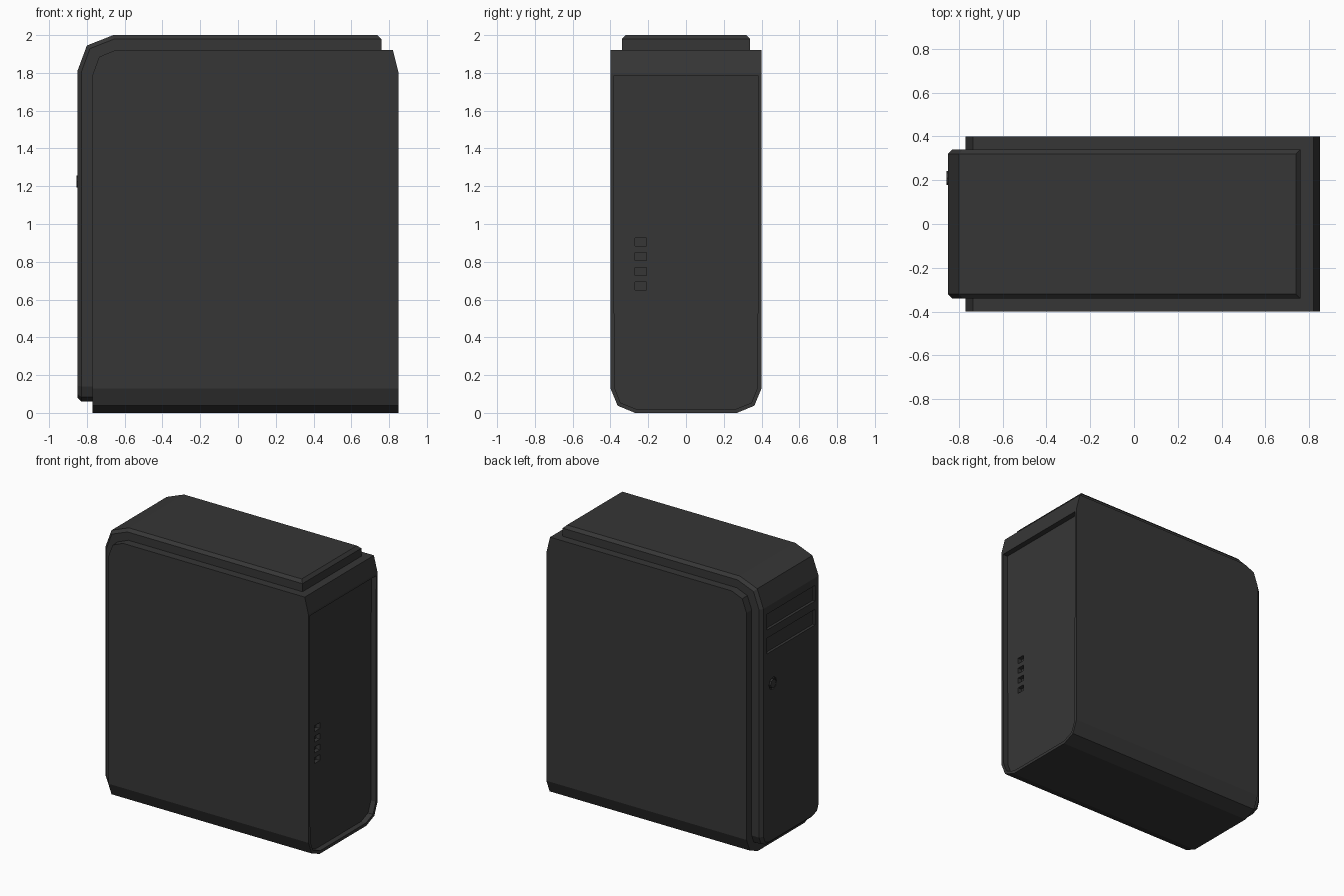
import bpy, bmesh, math
from mathutils import Matrix, Vector

if "Cube" in bpy.data.objects:
    bpy.data.objects.remove(bpy.data.objects["Cube"])

mat = bpy.data.materials.new("dark_grey_casing")
mat.diffuse_color = (0.037, 0.037, 0.037, 1)
mat.use_nodes = True
mat.node_tree.nodes["Principled BSDF"].inputs["Base Color"].default_value = mat.diffuse_color


def finish(bm, name):
    bmesh.ops.recalc_face_normals(bm, faces=bm.faces)
    me = bpy.data.meshes.new(name)
    bm.to_mesh(me)
    bm.free()
    me.materials.append(mat)
    ob = bpy.data.objects.new(name, me)
    bpy.context.collection.objects.link(ob)
    return ob


def slab(profile, half_width):
    """Extrude an x/z profile symmetrically along y."""
    bm = bmesh.new()
    face = bm.faces.new([bm.verts.new((x, -half_width, z)) for x, z in profile])
    ext = bmesh.ops.extrude_face_region(bm, geom=[face])["geom"]
    bmesh.ops.translate(bm, vec=(0, 2 * half_width, 0),
                        verts=[v for v in ext if isinstance(v, bmesh.types.BMVert)])
    bmesh.ops.recalc_face_normals(bm, faces=bm.faces)
    return bm


def round_bottom(bm, z, half_width, radius):
    """Two-step rounding of the lower long edges."""
    edges = [e for e in bm.edges if all(abs(v.co.z - z) < 1e-4 for v in e.verts)
             and abs(e.verts[0].co.y - e.verts[1].co.y) < 1e-4
             and abs(abs(e.verts[0].co.y) - half_width) < 1e-4]
    bmesh.ops.bevel(bm, geom=edges, offset=radius, offset_type='OFFSET',
                    segments=2, profile=0.5, affect='EDGES')
    bm.normal_update()


def box(bm, lo, hi):
    lo, hi = Vector(lo), Vector(hi)
    m = Matrix.Translation((lo + hi) / 2) @ Matrix.Diagonal((*(hi - lo), 1))
    bmesh.ops.create_cube(bm, size=1, matrix=m)


def disc(bm, x0, x1, y, z, r0, r1):
    """Eight-sided disc along x; r0 at x0, r1 at x1."""
    m = Matrix.Translation(((x0 + x1) / 2, y, z)) @ Matrix.Rotation(math.pi / 2, 4, 'Y')
    bmesh.ops.create_cone(bm, cap_ends=True, segments=8, radius1=r0, radius2=r1,
                          depth=x1 - x0, matrix=m)


def cut(target, cutter):
    cutter.hide_render = True
    cutter.hide_viewport = True
    mod = target.modifiers.new("cut", 'BOOLEAN')
    mod.object = cutter
    mod.operation = 'DIFFERENCE'
    mod.solver = 'EXACT'


# Main case body
bm = slab([(-0.77, 0), (-0.77, 1.79), (-0.735, 1.885), (-0.65, 1.92),
           (0.82, 1.92), (0.85, 1.80), (0.85, 0)], 0.40)
round_bottom(bm, 0, 0.40, 0.13)
# Recessed rear panel
back = [f for f in bm.faces if f.normal.x > 0.99]
bmesh.ops.inset_region(bm, faces=back, thickness=0.022)
ext = bmesh.ops.extrude_discrete_faces(bm, faces=back)["faces"]
bmesh.ops.translate(bm, vec=(-0.04, 0, 0), verts=list({v for f in ext for v in f.verts}))
body = finish(bm, "case_body")

# Rear ports
bm = bmesh.new()
for i in range(4):
    z = 0.65 + i * 0.078
    box(bm, (0.78, -0.27, z), (0.84, -0.21, z + 0.043))
cut(body, finish(bm, "port_cutter"))

# Front and top cover
bm = slab([(-0.85, 0.06), (-0.85, 1.81), (-0.80, 1.945), (-0.66, 2.0),
           (0.76, 2.0), (0.76, 1.90), (-0.65, 1.90), (-0.72, 1.87),
           (-0.75, 1.78), (-0.75, 0.06)], 0.34)
round_bottom(bm, 0.06, 0.34, 0.08)
outer = {f for f in bm.faces if abs(f.normal.y) < 0.1
         and (f.normal.x < -0.1 or f.normal.z > 0.1)}
rim = [e for e in bm.edges if sum(f in outer for f in e.link_faces) == 1]
bmesh.ops.bevel(bm, geom=rim, offset=0.021, offset_type='OFFSET',
                segments=1, profile=0.5, affect='EDGES')
cover = finish(bm, "front_and_top_cover")

# Drive bays and button well
bm = bmesh.new()
for z in (1.64, 1.465):
    box(bm, (-0.90, -0.28, z), (-0.83, 0.28, z + 0.115))
disc(bm, -0.90, -0.84, 0.21, 1.225, 0.045, 0.045)
cut(cover, finish(bm, "bay_cutter"))

# Power button
bm = bmesh.new()
disc(bm, -0.855, -0.835, 0.21, 1.225, 0.033, 0.033)
finish(bm, "power_button")
